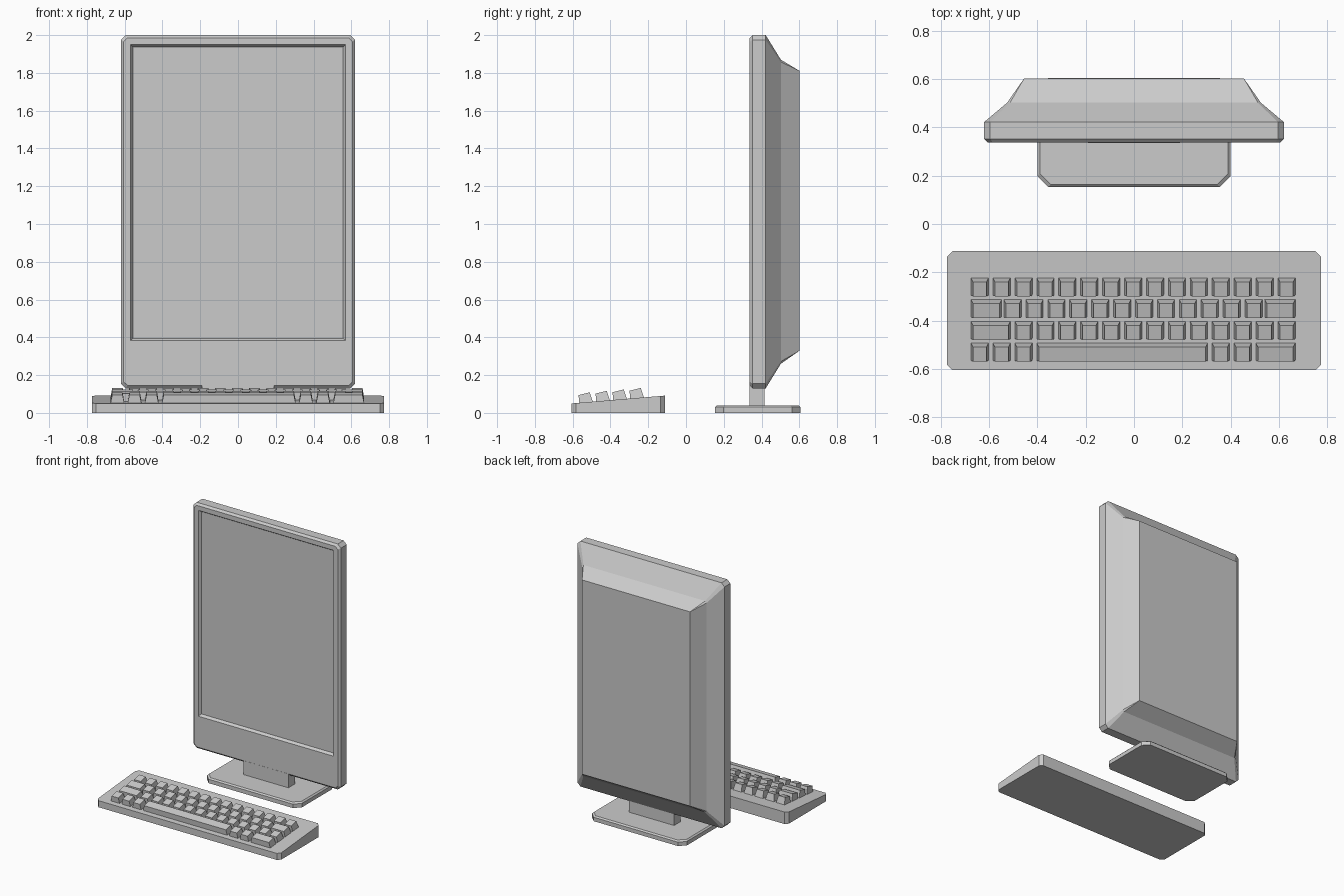
import bpy
import bmesh

cube = bpy.data.objects.get("Cube")
if cube:
    bpy.data.objects.remove(cube, do_unlink=True)

grey = bpy.data.materials.new("light_grey")
grey.use_nodes = True
GREY = (0.6, 0.6, 0.6, 1)
grey.diffuse_color = GREY
grey.node_tree.nodes["Principled BSDF"].inputs["Base Color"].default_value = GREY


def ring(a0, a1, b0, b1, cut=0):
    """Rectangle with cut corners, as eight points."""
    return [(a0 + cut, b0), (a1 - cut, b0), (a1, b0 + cut), (a1, b1 - cut),
            (a1 - cut, b1), (a0 + cut, b1), (a0, b1 - cut), (a0, b0 + cut)]


def loft(bm, loops):
    """Skin a list of closed point loops and cap both ends."""
    rows = [[bm.verts.new(p) for p in loop] for loop in loops]
    for low, high in zip(rows, rows[1:]):
        for i in range(len(low)):
            j = (i + 1) % len(low)
            bm.faces.new((low[i], low[j], high[j], high[i]))
    bm.faces.new(rows[0][::-1])
    bm.faces.new(rows[-1])


def finish(bm, name):
    bmesh.ops.remove_doubles(bm, verts=bm.verts, dist=0.0001)
    bmesh.ops.recalc_face_normals(bm, faces=bm.faces)
    mesh = bpy.data.meshes.new(name)
    bm.to_mesh(mesh)
    bm.free()
    mesh.materials.append(grey)
    obj = bpy.data.objects.new(name, mesh)
    bpy.context.scene.collection.objects.link(obj)
    return obj


def solid(name, loops):
    bm = bmesh.new()
    loft(bm, loops)
    return finish(bm, name)


# Monitor: recessed screen, bevelled bezel, tapering back (y, half width, z range, cut)
sections = [
    (0.357, 0.557, 0.395, 1.937, 0),
    (0.337, 0.57, 0.382, 1.95, 0),
    (0.337, 0.605, 0.145, 1.985, 0.02),
    (0.352, 0.62, 0.13, 2.0, 0.025),
    (0.422, 0.62, 0.13, 2.0, 0.025),
    (0.502, 0.525, 0.26, 1.87, 0.012),
    (0.602, 0.455, 0.33, 1.81, 0),
]
solid("monitor", [[(x, y, z) for x, z in ring(-w, w, z0, z1, cut)]
                  for y, w, z0, z1, cut in sections])

# Stand
solid("stand_neck", [[(x, y, z) for x, y in ring(-0.19, 0.19, 0.336, 0.415)]
                     for z in (0.03, 0.146)])
solid("stand_base", [[(x, y, z) for x, y in ring(-0.4 + d, 0.4 - d, 0.153 + d, 0.605 - d, 0.045)]
                     for z, d in ((0, 0), (0.03, 0), (0.04, 0.01))])


# Keyboard: wedge with a sloping top
def deck(y):
    return 0.05 + (y + 0.605) * 0.084


outline = ring(-0.773, 0.773, -0.605, -0.112, 0.022)
solid("keyboard_case", [[(x, y, 0) for x, y in outline],
                        [(x, y, deck(y)) for x, y in outline]])

# Keys: each row lists (column, width in columns)
PITCH = 0.0907
rows = [
    [(c, 1) for c in range(15)],
    [(0, 1.6)] + [(c + 1.5, 1) for c in range(12)] + [(13.4, 1.6)],
    [(0, 2)] + [(c, 1) for c in range(2, 15)],
    [(0, 1), (1, 1), (2, 1), (3, 8), (11, 1), (12, 1), (13, 2)],
]
keys = bmesh.new()
for r, row in enumerate(rows):
    back = -0.222 - r * 0.09
    front = back - 0.073
    for column, span in row:
        x0 = -0.675 + PITCH * column
        x1 = x0 + PITCH * span - 0.0175
        foot = [(x, y, deck(y) - 0.004) for x, y in ring(x0, x1, front, back)]
        top_ring = ring(x0 + 0.009, x1 - 0.009, front - 0.004, back - 0.018)
        top = [(x, y, deck(front) + 0.042 + (y - front) * 0.25) for x, y in top_ring]
        loft(keys, [foot, top])
finish(keys, "keyboard_keys")
